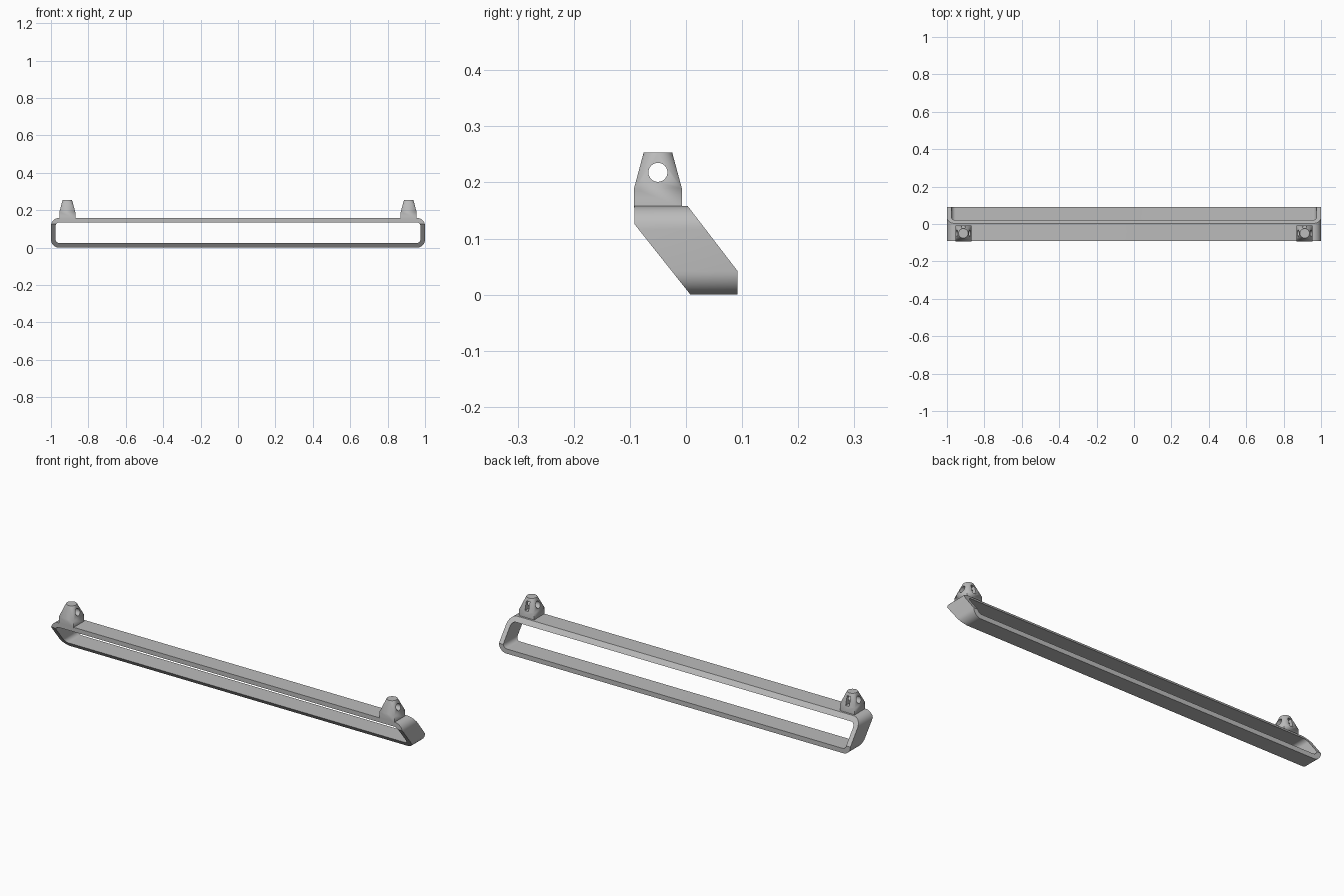
import bpy, bmesh
from math import sin, cos, pi, radians
from mathutils import Vector

cube = bpy.data.objects.get("Cube")
if cube:
    bpy.data.objects.remove(cube, do_unlink=True)

GREY = (0.5, 0.5, 0.5, 1)
grey = bpy.data.materials.new("plain_grey")
grey.use_nodes = True
grey.diffuse_color = GREY
grey.node_tree.nodes["Principled BSDF"].inputs["Base Color"].default_value = GREY


def to_object(name, bm):
    bmesh.ops.recalc_face_normals(bm, faces=bm.faces)
    mesh = bpy.data.meshes.new(name)
    bm.to_mesh(mesh)
    bm.free()
    mesh.materials.append(grey)
    obj = bpy.data.objects.new(name, mesh)
    bpy.context.collection.objects.link(obj)
    return obj


def prism(name, points, direction):
    """Extrude a closed outline along a vector."""
    bm = bmesh.new()
    face = bm.faces.new([bm.verts.new(p) for p in points])
    new = bmesh.ops.extrude_face_region(bm, geom=[face])["geom"]
    bmesh.ops.translate(bm, vec=Vector(direction),
                        verts=[v for v in new if isinstance(v, bmesh.types.BMVert)])
    return to_object(name, bm)


def rounded_outline(half_width, low, high, radius, steps=10):
    """Rounded rectangle in the x-z plane."""
    corners = [(1, high - radius, 0), (-1, high - radius, 1),
               (-1, low + radius, 2), (1, low + radius, 3)]
    points = []
    for side, z, quarter in corners:
        for i in range(steps + 1):
            a = (quarter + i / steps) * pi / 2
            points.append((side * (half_width - radius) + radius * cos(a), -0.2,
                           z + radius * sin(a)))
    return points


def carve(obj, cutter, operation="DIFFERENCE"):
    """Apply a boolean and discard its cutter."""
    mod = obj.modifiers.new("carve", "BOOLEAN")
    mod.operation, mod.object, mod.solver = operation, cutter, "EXACT"
    bpy.context.view_layer.objects.active = obj
    bpy.ops.object.modifier_apply(modifier=mod.name)
    bpy.data.objects.remove(cutter, do_unlink=True)


def smooth(obj):
    bpy.ops.object.select_all(action="DESELECT")
    obj.select_set(True)
    bpy.context.view_layer.objects.active = obj
    bpy.ops.object.shade_smooth_by_angle(angle=radians(30))


# Long rounded frame, trimmed to a slanted side profile
TOP = 0.158
frame = prism("slanted_frame", rounded_outline(1, 0, TOP, 0.042), (0, 0.4, 0))
opening = prism("opening_cutter", rounded_outline(0.976, 0.024, TOP - 0.023, 0.022), (0, 0.4, 0))
carve(frame, opening)
side = [(-0.092, 0.2), (-0.029, 0.2), (0.003, TOP), (0.092, 0.042),
        (0.092, -0.1), (0.088, -0.1), (0.008, 0), (-0.092, 0.126)]
trim = prism("side_trim", [(-1.2, y, z) for y, z in side], (2.4, 0, 0))
carve(frame, trim, "INTERSECT")
smooth(frame)


# Mounting posts: square foot blending into a round top, with bored holes
def make_post(name, cx):
    cy, half, hole_z = -0.05, 0.0425, 0.218
    bm = bmesh.new()
    for z in (TOP - 0.003, 0.19):
        for sx in (-1, 1):
            for sy in (-1, 1):
                bm.verts.new((cx + sx * half, cy + sy * half, z))
    for i in range(32):
        a = i * pi / 16
        bm.verts.new((cx + 0.0255 * cos(a), cy + 0.0255 * sin(a), 0.253))
    bmesh.ops.convex_hull(bm, input=bm.verts)
    bmesh.ops.dissolve_limit(bm, angle_limit=0.01, verts=bm.verts, edges=bm.edges)
    post = to_object(name, bm)

    # Cross bore along x
    ring = [(cx - 0.1, cy + 0.017 * cos(i * pi / 12), hole_z + 0.017 * sin(i * pi / 12))
            for i in range(24)]
    carve(post, prism("bore_cutter", ring, (0.2, 0, 0)))

    # Upright slot in the back, reaching the bore
    slot = [(cx + x, cy, z) for x, z in
            ((-0.01, 0.192), (0.01, 0.192), (0.01, 0.238), (-0.01, 0.238))]
    carve(post, prism("slot_cutter", slot, (0, 0.1, 0)))
    smooth(post)


make_post("left_post", 0.9125)
make_post("right_post", -0.9125)
